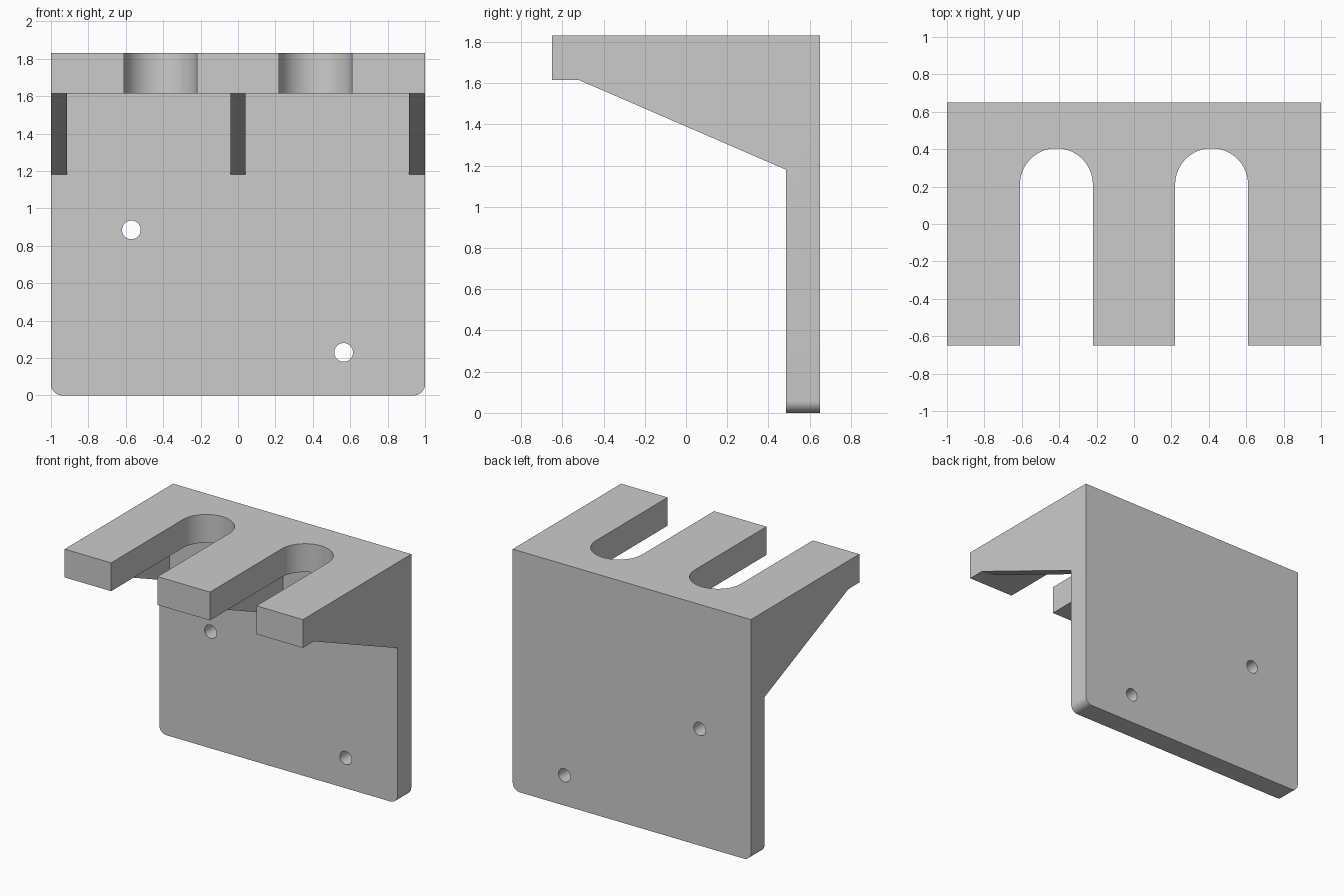
import bpy, bmesh, math
from mathutils import Vector

if "Cube" in bpy.data.objects:
    bpy.data.objects.remove(bpy.data.objects["Cube"])


def prism(name, points, offset):
    """Extrude a flat outline of 3D points along an offset."""
    bm = bmesh.new()
    face = bm.faces.new([bm.verts.new(p) for p in points])
    new = bmesh.ops.extrude_face_region(bm, geom=[face], use_keep_orig=True)["geom"]
    bmesh.ops.translate(bm, vec=Vector(offset),
                        verts=[g for g in new if isinstance(g, bmesh.types.BMVert)])
    bmesh.ops.recalc_face_normals(bm, faces=bm.faces)
    mesh = bpy.data.meshes.new(name)
    bm.to_mesh(mesh)
    bm.free()
    obj = bpy.data.objects.new(name, mesh)
    bpy.context.collection.objects.link(obj)
    return obj


def arc(cx, cy, r, start, end, steps):
    return [(cx + r * math.cos(start + (end - start) * i / steps),
             cy + r * math.sin(start + (end - start) * i / steps))
            for i in range(steps + 1)]


TOP, SHELF, RIB = 1.83, 1.615, 1.18
FRONT, BACK, PLATE = -0.65, 0.65, 0.485

# Bracket body: gusseted side profile across the full width
side = [(FRONT, TOP), (FRONT, SHELF), (-0.52, SHELF), (PLATE, RIB),
        (PLATE, 0), (BACK, 0), (BACK, TOP)]
bracket = prism("bracket", [(-1, y, z) for y, z in side], (2, 0, 0))

# Rounded lower corners of the back plate
bm = bmesh.new()
bm.from_mesh(bracket.data)
corners = [e for e in bm.edges
           if all(abs(v.co.z) < 1e-5 for v in e.verts)
           and abs(e.verts[0].co.x - e.verts[1].co.x) < 1e-5]
bmesh.ops.bevel(bm, geom=corners, offset=0.06, segments=8, profile=0.5, affect='EDGES')
bm.to_mesh(bracket.data)
bm.free()

cutters = []
for s in (-1, 1):
    # Pockets that leave three thin ribs
    pocket = [(-0.9, SHELF), (-0.9, 1.0), (PLATE, 1.0), (PLATE, SHELF)]
    cutters.append(prism("pocket_cutter", [(s * 0.04, y, z) for y, z in pocket],
                         (s * 0.875, 0, 0)))
    # Open round-ended slots in the shelf
    cx = s * 0.415
    slot = [(cx - 0.195, -0.9), (cx + 0.195, -0.9)] + arc(cx, 0.21, 0.195, 0, math.pi, 32)
    cutters.append(prism("slot_cutter", [(x, y, 1.4) for x, y in slot], (0, 0, 0.7)))

# Screw holes in the plate
for x, z in ((-0.57, 0.885), (0.565, 0.23)):
    ring = arc(x, z, 0.05, 0, math.tau, 32)[:-1]
    cutters.append(prism("hole_cutter", [(px, 0.3, pz) for px, pz in ring], (0, 0.6, 0)))

bpy.context.view_layer.objects.active = bracket
bracket.select_set(True)
for c in cutters:
    c.hide_render = True
    mod = bracket.modifiers.new("cut", 'BOOLEAN')
    mod.operation, mod.solver, mod.object = 'DIFFERENCE', 'EXACT', c
    bpy.ops.object.modifier_apply(modifier=mod.name)
    bpy.data.objects.remove(c)

bpy.ops.object.shade_smooth_by_angle(angle=math.radians(20))
